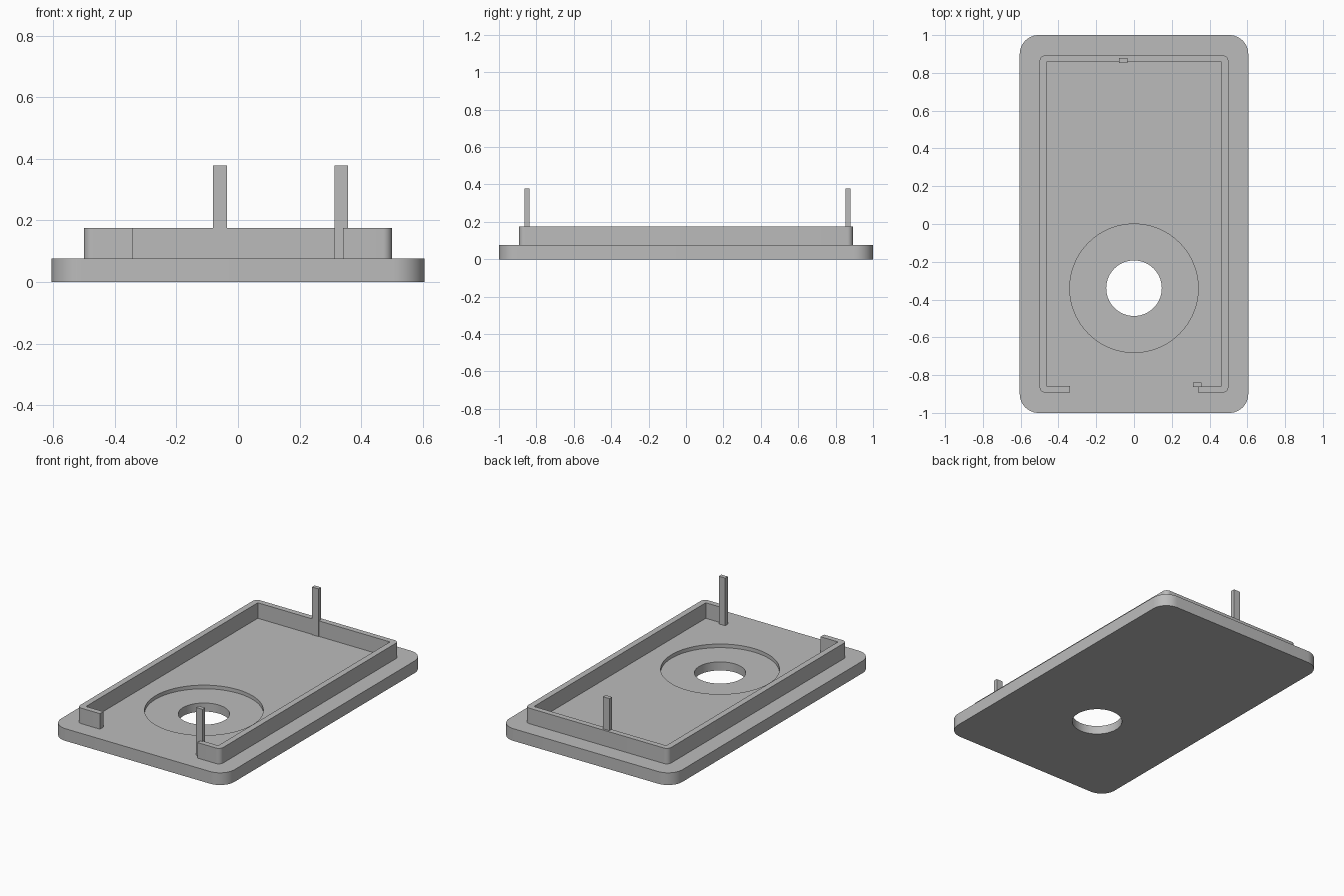
import bpy, bmesh, math

cube = bpy.data.objects.get("Cube")
if cube:
    bpy.data.objects.remove(cube, do_unlink=True)

PLATE_TOP, RIM_TOP, PIN_TOP = 0.077, 0.175, 0.378
HOLE_Y = -0.34

grey = bpy.data.materials.new("plain grey")
grey.use_nodes = True
grey.diffuse_color = (0.5, 0.5, 0.5, 1)
grey.node_tree.nodes["Principled BSDF"].inputs["Base Color"].default_value = (0.5, 0.5, 0.5, 1)


def finish(bm, name):
    mesh = bpy.data.meshes.new(name)
    bmesh.ops.recalc_face_normals(bm, faces=bm.faces)
    bm.to_mesh(mesh)
    bm.free()
    mesh.materials.append(grey)
    obj = bpy.data.objects.new(name, mesh)
    bpy.context.collection.objects.link(obj)
    return obj


def prism(name, outline, z0, z1):
    """Extrude a flat outline upward from z0 to z1."""
    bm = bmesh.new()
    face = bm.faces.new([bm.verts.new((x, y, z0)) for x, y in outline])
    top = bmesh.ops.extrude_face_region(bm, geom=[face])["geom"]
    bmesh.ops.translate(bm, vec=(0, 0, z1 - z0),
                        verts=[v for v in top if isinstance(v, bmesh.types.BMVert)])
    return finish(bm, name)


def arc(cx, cy, r, start, sweep, steps):
    angles = [math.radians(start + sweep * i / steps) for i in range(steps + 1)]
    return [(cx + r * math.cos(a), cy + r * math.sin(a)) for a in angles]


def rounded_corners(hx, hy, r, steps):
    """Counter-clockwise rounded rectangle, beginning at the front left corner."""
    points = []
    for sx, sy, start in ((1, -1, -90), (1, 1, 0), (-1, 1, 90), (-1, -1, 180)):
        points += arc(sx * (hx - r), sy * (hy - r), r, start, 90, steps)
    return points


def cut(obj, radius, z0, z1):
    """Bore a round pocket with a hidden cutter."""
    cutter = prism(obj.name + "_cutter", arc(0, HOLE_Y, radius, 0, 360, 96)[:-1], z0, z1)
    cutter.hide_render = True
    mod = obj.modifiers.new("bore", "BOOLEAN")
    mod.operation, mod.solver, mod.object = "DIFFERENCE", "EXACT", cutter
    bpy.context.view_layer.objects.active = obj
    bpy.ops.object.modifier_apply(modifier=mod.name)
    bpy.data.objects.remove(cutter, do_unlink=True)


# Base plate with a shallow round recess and a through hole
plate = prism("base_plate", rounded_corners(0.605, 1.0, 0.1, 12), 0, PLATE_TOP)
cut(plate, 0.34, PLATE_TOP - 0.023, PLATE_TOP + 0.1)
cut(plate, 0.147, -0.1, PLATE_TOP + 0.1)

# Raised rim, open across the middle of the front
ix, iy, oy, gap = 0.462, 0.857, 0.892, 0.34
rim_outline = [(gap, -oy)] + rounded_corners(0.5, oy, 0.03, 8) + [
    (-gap, -oy), (-gap, -iy), (-ix, -iy), (-ix, iy), (ix, iy), (ix, -iy), (gap, -iy)]
rim = prism("rim_wall", rim_outline, PLATE_TOP, RIM_TOP)

# Upright pins set into the rim
for name, x, y in (("back_pin", -0.058, 0.866), ("front_pin", 0.335, -0.851)):
    hx, hy = 0.0225, 0.013
    prism(name, [(x - hx, y - hy), (x + hx, y - hy), (x + hx, y + hy), (x - hx, y + hy)],
          PLATE_TOP, PIN_TOP)

# Smooth the rounded walls, keep the edges sharp
bpy.ops.object.select_all(action="DESELECT")
for obj in (plate, rim):
    obj.select_set(True)
bpy.context.view_layer.objects.active = plate
bpy.ops.object.shade_smooth_by_angle(angle=math.radians(30))
